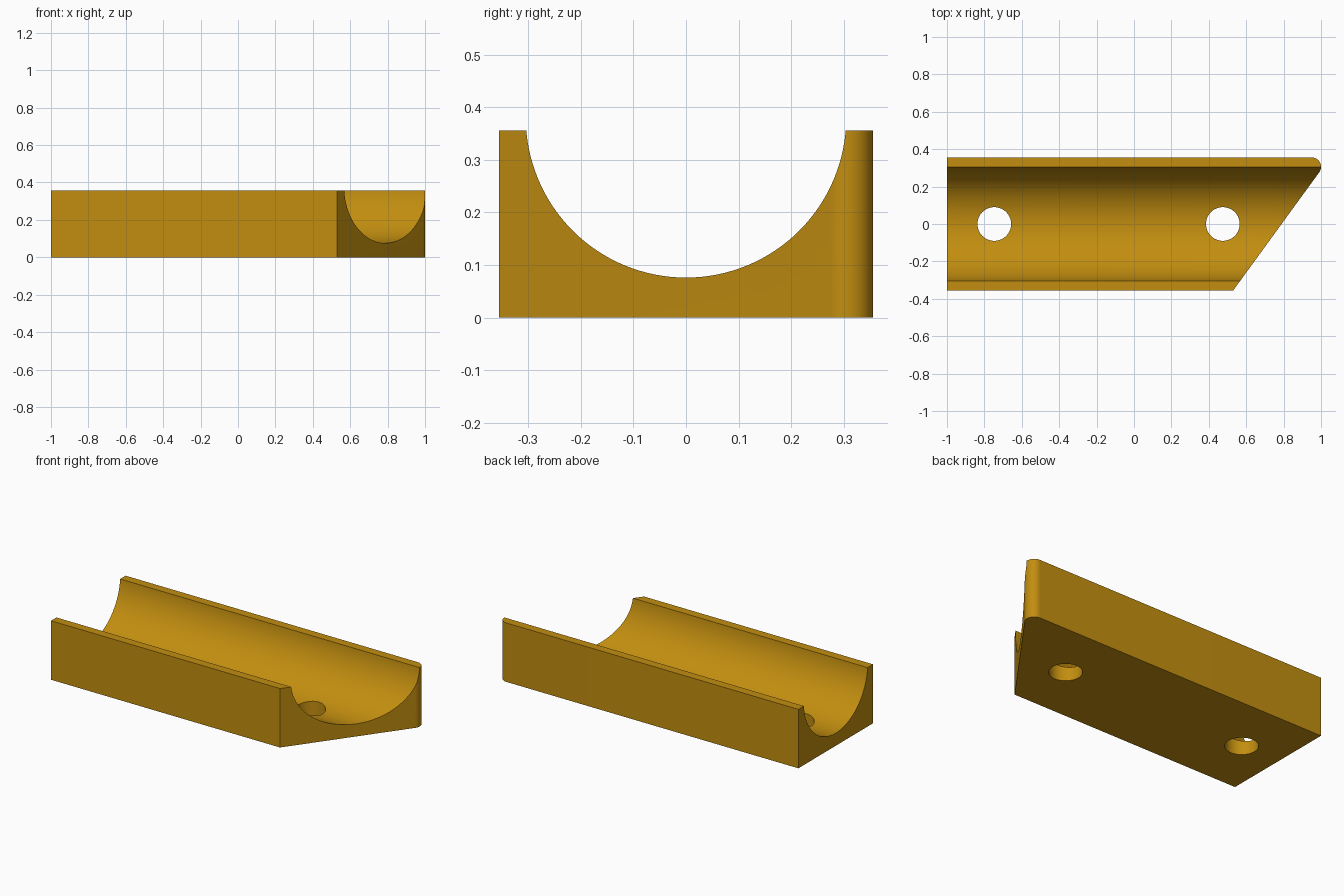
import bpy, bmesh, math
from mathutils import Matrix

if "Cube" in bpy.data.objects:
    bpy.data.objects.remove(bpy.data.objects["Cube"])

H, W = 0.356, 0.356            # height and half width
FILLET = 0.05                  # rounded tip radius
SLANT = math.radians(36)       # mitre angle of the right end

ochre = bpy.data.materials.new("ochre")
ochre.diffuse_color = (0.54, 0.27, 0.005, 1)
ochre.use_nodes = True
ochre.node_tree.nodes["Principled BSDF"].inputs["Base Color"].default_value = ochre.diffuse_color


def add_object(name, bm):
    bmesh.ops.recalc_face_normals(bm, faces=bm.faces)
    mesh = bpy.data.meshes.new(name)
    bm.to_mesh(mesh)
    bm.free()
    mesh.materials.append(ochre)
    obj = bpy.data.objects.new(name, mesh)
    bpy.context.collection.objects.link(obj)
    return obj


def cylinder_cutter(name, radius, depth, matrix, sides):
    bm = bmesh.new()
    bmesh.ops.create_cone(bm, cap_ends=True, segments=sides, radius1=radius,
                          radius2=radius, depth=depth, matrix=matrix)
    cutter = add_object(name, bm)
    cutter.hide_render = True
    cutter.hide_set(True)
    return cutter


# Block: mitred plan outline with one rounded tip, extruded upwards
outline = [(-1, W), (-1, -W), (0.53, -W)]
steps = 16
for i in range(steps + 1):
    a = -SLANT + (math.pi / 2 + SLANT) * i / steps
    outline.append((1 - FILLET + FILLET * math.cos(a), W - FILLET + FILLET * math.sin(a)))
bm = bmesh.new()
base = bm.faces.new([bm.verts.new((x, y, 0)) for x, y in outline])
top = bmesh.ops.extrude_face_region(bm, geom=[base], use_keep_orig=True)["geom"]
bmesh.ops.translate(bm, vec=(0, 0, H), verts=[v for v in top if isinstance(v, bmesh.types.BMVert)])
block = add_object("cradle_block", bm)

# Lengthwise round channel and two vertical bolt holes
cutters = [cylinder_cutter("channel_cutter", 0.305, 3,
                           Matrix.Translation((0, 0, 0.381)) @ Matrix.Rotation(math.pi / 2, 4, 'Y'), 128)]
for i, x in enumerate((-0.747, 0.475)):
    cutters.append(cylinder_cutter(f"bolt_hole_cutter_{i + 1}", 0.09, 1,
                                   Matrix.Translation((x, 0, 0)), 64))
for cutter in cutters:
    mod = block.modifiers.new(cutter.name, 'BOOLEAN')
    mod.operation = 'DIFFERENCE'
    mod.solver = 'EXACT'
    mod.object = cutter

# Apply the cuts, drop the cutters and shade the curved faces smooth
bpy.context.view_layer.objects.active = block
block.select_set(True)
for mod in list(block.modifiers):
    bpy.ops.object.modifier_apply(modifier=mod.name)
for cutter in cutters:
    bpy.data.objects.remove(cutter, do_unlink=True)
bpy.ops.object.shade_smooth_by_angle(angle=math.radians(30))
